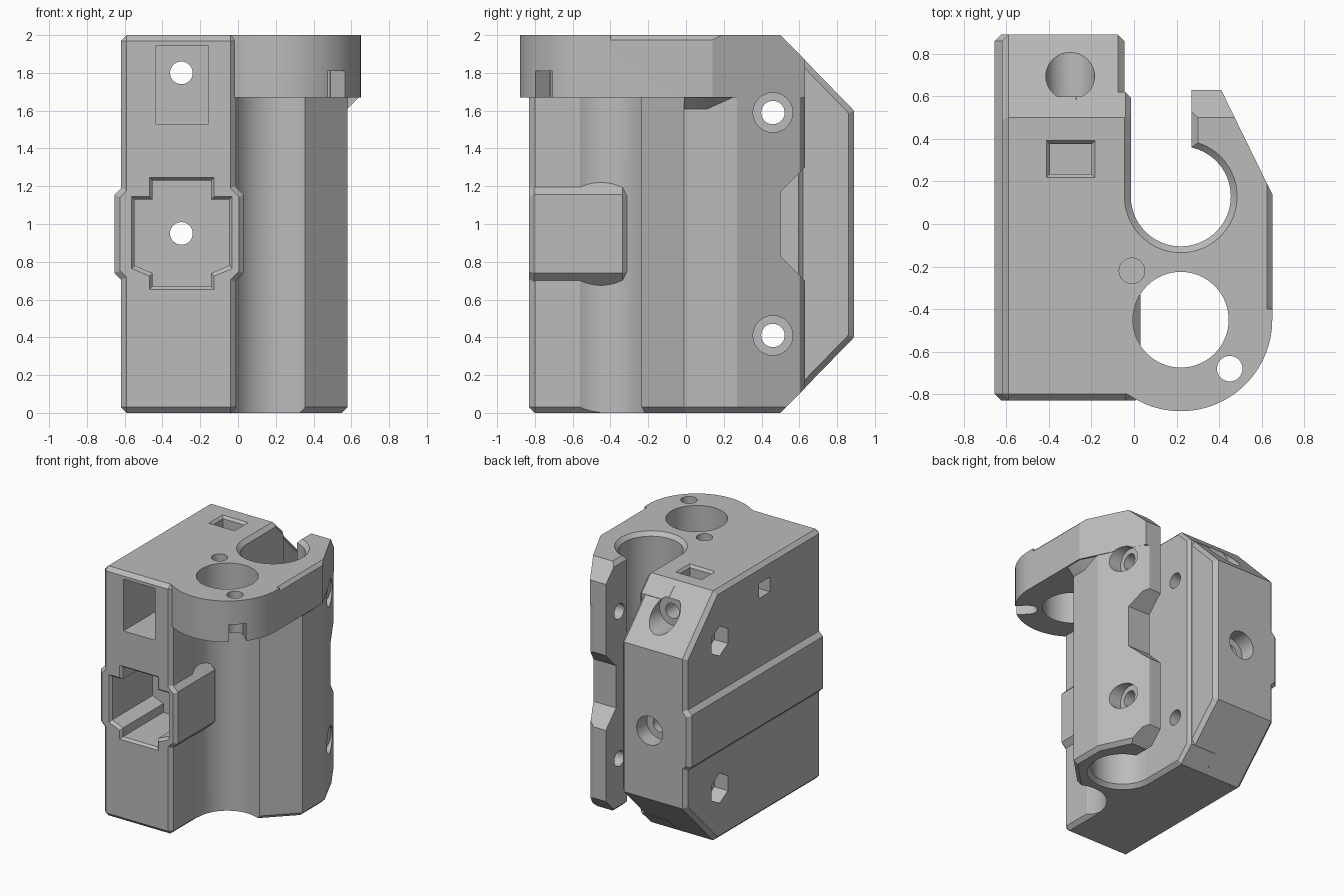
import bpy, bmesh
from math import cos, sin, radians, acos, degrees

cube = bpy.data.objects.get("Cube")
if cube:
    bpy.data.objects.remove(cube, do_unlink=True)

grey = bpy.data.materials.new("grey plastic")
grey.use_nodes = True
grey.diffuse_color = (0.5, 0.5, 0.5, 1)
grey.node_tree.nodes["Principled BSDF"].inputs["Base Color"].default_value = (0.5, 0.5, 0.5, 1)

PLACE = {"x": lambda u, v, t: (t, u, v),
         "y": lambda u, v, t: (u, t, v),
         "z": lambda u, v, t: (u, v, t)}


def apply_mod(ob, mod):
    bpy.ops.object.select_all(action="DESELECT")
    bpy.context.view_layer.objects.active = ob
    ob.select_set(True)
    bpy.ops.object.modifier_apply(modifier=mod.name)


def prism(name, pts, lo, hi, axis="z", end=None, bevel=0):
    """Extrude an outline along an axis, optionally lofting to a second outline."""
    bm = bmesh.new()
    a = [bm.verts.new(PLACE[axis](u, v, lo)) for u, v in pts]
    b = [bm.verts.new(PLACE[axis](u, v, hi)) for u, v in (end or pts)]
    bm.faces.new(a)
    bm.faces.new(b)
    for i in range(len(a)):
        j = (i + 1) % len(a)
        bm.faces.new((a[i], a[j], b[j], b[i]))
    bmesh.ops.recalc_face_normals(bm, faces=bm.faces)
    me = bpy.data.meshes.new(name)
    bm.to_mesh(me)
    bm.free()
    me.materials.append(grey)
    ob = bpy.data.objects.new(name, me)
    bpy.context.collection.objects.link(ob)
    if bevel:
        mod = ob.modifiers.new("chamfer", "BEVEL")
        mod.width, mod.segments = bevel, 1
        mod.limit_method, mod.angle_limit = "ANGLE", radians(60)
        apply_mod(ob, mod)
    return ob


def combine(target, other, op="DIFFERENCE"):
    mod = target.modifiers.new("bool", "BOOLEAN")
    mod.operation, mod.solver, mod.object = op, "EXACT", other
    apply_mod(target, mod)
    bpy.data.objects.remove(other, do_unlink=True)


def arc(cx, cy, r, a0, a1, n=48):
    return [(cx + r * cos(radians(a0 + (a1 - a0) * i / n)),
             cy + r * sin(radians(a0 + (a1 - a0) * i / n))) for i in range(n + 1)]


def ring(cx, cy, r, n=48, start=0):
    return arc(cx, cy, r, start, start + 360, n)[:-1]


def rect(u0, u1, v0, v1):
    return [(u0, v0), (u1, v0), (u1, v1), (u0, v1)]


# Main block with sloped back, and the thicker wall beside the clamp slit
side = [(-.83, 0), (.5, 0), (.89, .4), (.89, 1.6), (.5, 2), (-.83, 2)]
wall = [(-.83, 0), (.5, 0), (.62, .12), (.62, 1.88), (.5, 2), (-.83, 2)]
body = prism("rod_clamp_body", side, -.62, -.045, "x", bevel=.03)
combine(body, prism("slit_wall", wall, -.3, -.01, "x", bevel=.03), "UNION")

# Clamp column and arm
inner = [(.1, .63), (.1, .45), (-.3, .45)]
column = [(-.3, -.5), (-.05, -.5), (.34, -.25), (.58, -.01), (.58, .27), (.41, .63)]
combine(body, prism("clamp_column", column + inner, 0, 2, bevel=.03), "UNION")

# Overhanging top flange and the slope below it
flange = [(-.3, -.79), (-.05, -.79)] + arc(.22, -.45, .43, -118, 0) + [(.65, .14), (.41, .63)]
combine(body, prism("top_flange", flange + inner, 1.67, 2), "UNION")
combine(body, prism("flange_slope",
                    [(.3, -.01), (.57, -.01), (.57, .11), (.57, .15), (.3, .15)], 1.6, 1.68,
                    end=[(.3, -.01), (.65, -.01), (.65, .14), (.58, .27), (.3, .27)]), "UNION")

# Round relief for the front rod, then the raised side bands
combine(body, prism("rod_relief", ring(.22, -.45, .255, 72), -.1, 1.67))
left = [(-.655, .74), (-.655, 1.155), (-.5, 1.31), (-.5, .585)]
right = [(.03, .74), (.03, 1.155), (-.07, 1.255), (-.07, .64)]
combine(body, prism("left_band", left, -.83, .89, "y", bevel=.03), "UNION")
combine(body, prism("right_band", right, -.83, -.31, "y", bevel=.025), "UNION")


# Keyhole bore with slit, flared at both ends
def keyhole(d):
    r, x1 = .235 + d, .27 + d
    a = degrees(acos((x1 - .22) / r))
    return arc(.22, .13, r, a, -180, 60) + [(-.015 - d, 1.2), (x1, 1.2)]


cuts = [
    prism("bore", keyhole(0), -.1, 2.1),
    prism("bore_top_flare", keyhole(0), 1.97, 2.01, end=keyhole(.04)),
    prism("bore_bottom_flare", keyhole(.04), -.01, .03, end=keyhole(0)),
    prism("flange_bore", ring(.22, -.45, .225, 64), 1.6, 2.1),
    prism("flange_screw", ring(.45, -.68, .06, 32), 1.6, 2.1),
    prism("body_screw", ring(-.01, -.22, .06, 32), 1.3, 2.1),
    # nut notch opening outward at the flange rim
    prism("flange_notch", [(.40, -.72), (.49, -.63), (.69, -.83), (.60, -.92)], 1.6, 1.81),
    # arm end: sloped corners and middle notch
    prism("arm_top_slope", [(.5, 2), (.8, 1.7), (.8, 2.2), (.5, 2.2)], .05, 1, "x"),
    prism("arm_bottom_slope", [(.5, 0), (.8, .3), (.8, -.2), (.5, -.2)], .05, 1, "x"),
    prism("arm_notch", [(.5, .83), (.5, 1.17), (.7, 1.37), (.7, .63)], .05, 1, "x"),
    prism("flange_edge", [(.62, 2.005), (.67, 1.955), (.67, 2.05)], -.4, .2, "y"),
    # nut slots on the top and left, and the upper front pocket
    prism("top_slot", rect(-.395, -.2, .235, .375), 1.7, 2.1),
    prism("top_slot_rim", rect(-.395, -.2, .235, .375), 1.98, 2.01,
          end=rect(-.42, -.175, .21, .4)),
    prism("left_slot", rect(-.18, -.04, 1.74, 1.86), -.7, -.4, "x"),
    prism("upper_pocket", rect(-.435, -.155, 1.53, 1.945), -.9, 0, "y"),
]

# Clamp screws along x with counterbores and hexagonal nut traps
for z in (.41, 1.59):
    cuts += [prism("clamp_screw", ring(.46, z, .062, 32), -.8, .8, "x"),
             prism("clamp_head", ring(.46, z, .105, 32), .43, .8, "x"),
             prism("clamp_nut", ring(.46, z, .12, 6, 30), -.8, -.5, "x")]

# Long screws along y with counterbores at the back
for z, seat in ((.95, .76), (1.8, .6)):
    cuts += [prism("long_screw", ring(-.3, z, .06, 32), -1, 1, "y"),
             prism("long_head", ring(-.3, z, .115, 32), seat, 1, "y")]


# Stepped front pocket with a chamfered rim
def cross(g):
    half = [(.155 + g, .28 + g), (.155 + g, .18 + g), (.25 + g, .18 + g),
            (.25 + g, -.17 - g), (.155 + g, -.21 - g), (.155 + g, -.28 - g)]
    return [(-.297 + x, .95 + z) for x, z in half] + [(-.297 - x, .95 + z) for x, z in half[::-1]]


cuts += [prism("front_pocket", cross(0), -.9, -.3, "y"),
         prism("front_pocket_rim", cross(.02), -.835, -.81, "y", end=cross(0))]

for c in cuts:
    combine(body, c)

bpy.ops.object.select_all(action="DESELECT")
bpy.context.view_layer.objects.active = body
body.select_set(True)
bpy.ops.object.shade_smooth_by_angle(angle=radians(25))
